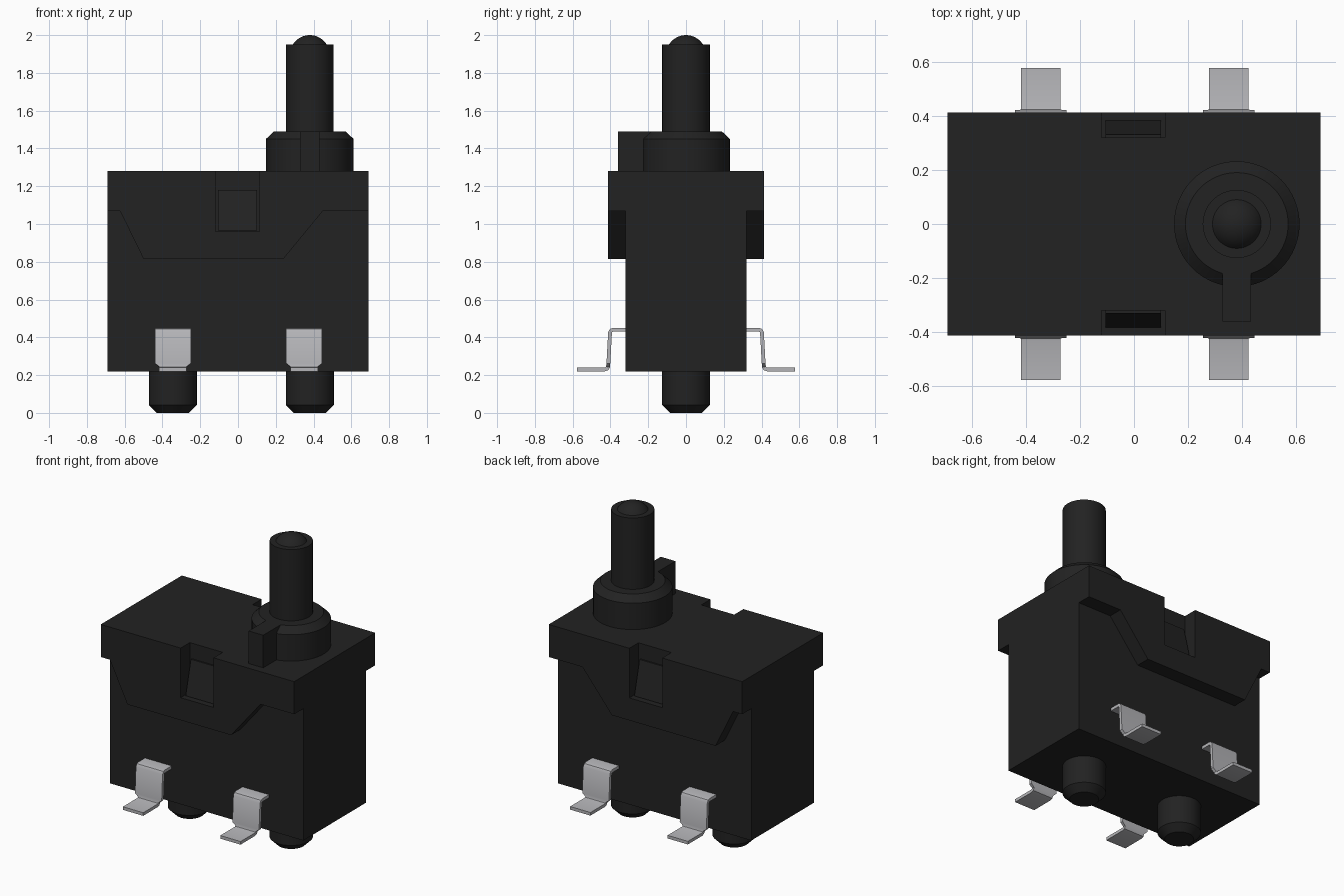
import bpy, bmesh, math
from mathutils import Vector

if "Cube" in bpy.data.objects:
    bpy.data.objects.remove(bpy.data.objects["Cube"])


def material(name, rgb):
    m = bpy.data.materials.new(name)
    m.diffuse_color = (*rgb, 1)
    m.use_nodes = True
    m.node_tree.nodes["Principled BSDF"].inputs["Base Color"].default_value = m.diffuse_color
    return m


BLACK = material("black plastic", (0.016, 0.016, 0.016))
METAL = material("tinned metal", (0.46, 0.46, 0.48))


def finish(bm, name, mat, smooth=False):
    bmesh.ops.recalc_face_normals(bm, faces=bm.faces)
    me = bpy.data.meshes.new(name)
    bm.to_mesh(me)
    bm.free()
    ob = bpy.data.objects.new(name, me)
    bpy.context.collection.objects.link(ob)
    me.materials.append(mat)
    if smooth:
        bpy.ops.object.select_all(action='DESELECT')
        ob.select_set(True)
        bpy.context.view_layer.objects.active = ob
        bpy.ops.object.shade_smooth_by_angle(angle=math.radians(30))
    return ob


def prism(name, pts, lo, hi, axis, mat):
    """Extrude a profile along x (points are y,z) or y (points are x,z)."""
    bm = bmesh.new()

    def co(p, d):
        return (d, p[0], p[1]) if axis == 'x' else (p[0], d, p[1])
    a = [bm.verts.new(co(p, lo)) for p in pts]
    b = [bm.verts.new(co(p, hi)) for p in pts]
    bm.faces.new(a)
    bm.faces.new(b)
    n = len(pts)
    for i in range(n):
        bm.faces.new((a[i], a[(i + 1) % n], b[(i + 1) % n], b[i]))
    return finish(bm, name, mat)


def lathe(name, profile, cx, mat, n=64):
    """Revolve (radius, z) points around a vertical axis at x = cx."""
    bm = bmesh.new()
    rings = []
    for r, z in profile:
        if r == 0:
            rings.append([bm.verts.new((cx, 0, z))] * n)
        else:
            rings.append([bm.verts.new((cx + r * math.cos(2 * math.pi * i / n),
                                        r * math.sin(2 * math.pi * i / n), z)) for i in range(n)])
    for p, q in zip(rings, rings[1:]):
        for i in range(n):
            j = (i + 1) % n
            bm.faces.new(list(dict.fromkeys((p[i], p[j], q[j], q[i]))))
    return finish(bm, name, mat, True)


def terminal(name, cx, side):
    """Bent metal strip swept along (y, z, half width)."""
    path = [(0.30, 0.44, 0.095), (0.385, 0.44, 0.095), (0.396, 0.437, 0.095),
            (0.402, 0.427, 0.095), (0.411, 0.262, 0.095), (0.413, 0.243, 0.0725),
            (0.418, 0.234, 0.0725), (0.43, 0.23, 0.0725), (0.577, 0.23, 0.0725)]
    bm = bmesh.new()
    secs = []
    for i, (y, z, w) in enumerate(path):
        p, q = path[max(i - 1, 0)], path[min(i + 1, len(path) - 1)]
        t = Vector((q[0] - p[0], q[1] - p[1])).normalized()
        ny, nz = -t.y * 0.01, t.x * 0.01
        secs.append([bm.verts.new((cx + sx * w, side * (y + s * ny), z + s * nz))
                     for sx, s in ((-1, 1), (1, 1), (1, -1), (-1, -1))])
    for a, b in zip(secs, secs[1:]):
        for i in range(4):
            j = (i + 1) % 4
            bm.faces.new((a[i], a[j], b[j], b[i]))
    bm.faces.new(secs[0])
    bm.faces.new(secs[-1])
    return finish(bm, name, METAL, True)


# Housing block
prism("housing", [(-0.32, 0.22), (0.32, 0.22), (0.32, 1.28), (-0.32, 1.28)],
      -0.69, 0.69, 'x', BLACK)

# Cover side panels with hanging flap and latch notch, latch wedges, terminals
flap = [(-0.69, 1.07), (-0.625, 1.07), (-0.50, 0.815), (0.24, 0.815), (0.45, 1.07),
        (0.69, 1.07), (0.69, 1.28), (0.115, 1.28), (0.115, 0.96), (-0.12, 0.96),
        (-0.12, 1.28), (-0.69, 1.28)]
for s, label in ((-1, "front"), (1, "back")):
    prism("cover_" + label, flap, s * 0.32, s * 0.413, 'y', BLACK)
    prism("latch_" + label, [(s * 0.31, 1.18), (s * 0.33, 1.18), (s * 0.383, 0.965),
                             (s * 0.31, 0.965)], -0.105, 0.1, 'x', BLACK)
    terminal("terminal_left_" + label, -0.345, s)
    terminal("terminal_right_" + label, 0.35, s)

# Locating pegs
for cx, label in ((-0.345, "left"), (0.38, "right")):
    lathe("peg_" + label, [(0, 0), (0.085, 0), (0.127, 0.042), (0.127, 0.23), (0, 0.23)], cx, BLACK)

# Collar with key rib
lathe("collar", [(0, 1.27), (0.232, 1.27), (0.232, 1.45), (0.19, 1.49), (0, 1.49)], 0.38, BLACK)
prism("collar_key", [(-0.36, 1.27), (-0.15, 1.27), (-0.15, 1.49), (-0.36, 1.49)],
      0.328, 0.432, 'x', BLACK)

# Plunger with domed tip
R = 0.106
a0 = math.asin(0.09 / R)
dome = [(R * math.sin(a0 * (1 - k / 8)), 2.0 - R + R * math.cos(a0 * (1 - k / 8))) for k in range(8)]
lathe("plunger", [(0, 1.45), (0.126, 1.45), (0.126, 1.95)] + dome + [(0, 2.0)], 0.38, BLACK)
